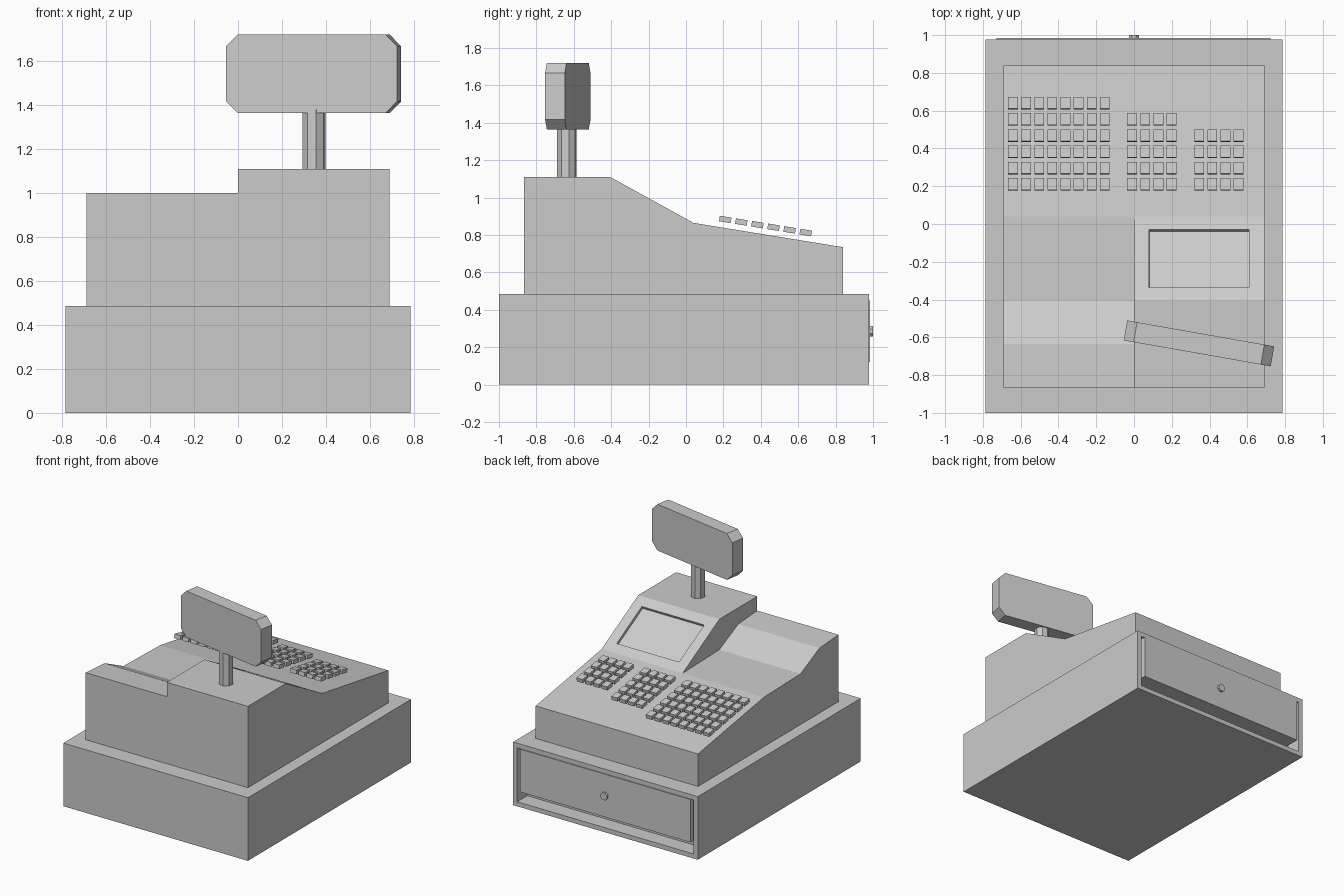
import bpy, bmesh, math
from mathutils import Matrix, Vector

cube = bpy.data.objects.get("Cube")
if cube:
    bpy.data.objects.remove(cube, do_unlink=True)

grey = bpy.data.materials.new("light_grey")
grey.use_nodes = True
grey.diffuse_color = (0.6, 0.6, 0.6, 1)
grey.node_tree.nodes["Principled BSDF"].inputs["Base Color"].default_value = (0.6, 0.6, 0.6, 1)


def finish(name, bm):
    bmesh.ops.recalc_face_normals(bm, faces=bm.faces)
    mesh = bpy.data.meshes.new(name)
    bm.to_mesh(mesh)
    bm.free()
    mesh.materials.append(grey)
    obj = bpy.data.objects.new(name, mesh)
    bpy.context.collection.objects.link(obj)
    return obj


def add_box(bm, lo, hi):
    lo, hi = Vector(lo), Vector(hi)
    m = Matrix.Translation((lo + hi) / 2) @ Matrix.Diagonal((*(hi - lo), 1))
    bmesh.ops.create_cube(bm, size=1, matrix=m)


def add_prism(bm, points, offset, far_cap=True):
    """Sweep a flat outline along an offset."""
    near = [bm.verts.new(p) for p in points]
    far = [bm.verts.new(Vector(p) + Vector(offset)) for p in points]
    bm.faces.new(near)
    if far_cap:
        bm.faces.new(far)
    for i in range(len(near)):
        j = (i + 1) % len(near)
        bm.faces.new((near[i], near[j], far[j], far[i]))


def recess(bm, direction, margin, depth):
    """Sink a panel into the face that best matches a direction."""
    bmesh.ops.recalc_face_normals(bm, faces=bm.faces)
    face = max(bm.faces, key=lambda f: f.normal.dot(direction))
    bmesh.ops.inset_individual(bm, faces=[face], thickness=margin, use_even_offset=True)
    bmesh.ops.inset_individual(bm, faces=[face], thickness=0.001, depth=-depth, use_even_offset=True)


# Drawer housing with an opening at the back
bm = bmesh.new()
add_box(bm, (-0.785, -1, 0), (0.785, 0.978, 0.485))
recess(bm, Vector((0, 1, 0)), 0.035, 0.12)
finish("drawer_housing", bm)

# Drawer and its knob
bm = bmesh.new()
add_box(bm, (-0.727, 0.86, 0.12), (0.723, 0.984, 0.449))
finish("drawer", bm)
bm = bmesh.new()
turn = Matrix.Translation((0, 0.991, 0.285)) @ Matrix.Rotation(math.pi / 2, 4, 'X')
bmesh.ops.create_cone(bm, cap_ends=True, segments=8, radius1=0.03, radius2=0.03,
                      depth=0.018, matrix=turn @ Matrix.Rotation(math.pi / 8, 4, 'Z'))
finish("drawer_knob", bm)

# Upper body: tall half with screen recess, low half with a step
floor = [(0.84, 0.735), (0.84, 0.485), (-0.865, 0.485)]
tall = [(-0.865, 1.11), (-0.405, 1.11), (0.04, 0.865)] + floor
low = [(-0.865, 1.0), (-0.635, 0.985), (-0.405, 0.875), (0.04, 0.865)] + floor
bm = bmesh.new()
add_prism(bm, [(0.69, y, z) for y, z in tall], (-0.69, 0, 0))
recess(bm, Vector((0, 0.245, 0.445)).normalized(), 0.08, 0.02)
finish("tall_body_half", bm)
bm = bmesh.new()
add_prism(bm, [(-0.69, y, z) for y, z in low], (0.69, 0, 0), far_cap=False)
finish("low_body_half", bm)

# Keypads: first column, columns, rows
slope = math.atan2(0.735 - 0.865, 0.8)
for name, start, columns, rows in (("main_keys", -0.641, 8, 6),
                                   ("middle_keys", -0.01, 4, 5),
                                   ("side_keys", 0.345, 4, 4)):
    bm = bmesh.new()
    for c in range(columns):
        for r in range(rows):
            y = 0.21 + r * 0.086
            z = 0.865 + (y - 0.04) * math.tan(slope) + 0.046
            m = (Matrix.Translation((start + c * 0.0695, y, z))
                 @ Matrix.Rotation(slope, 4, 'X') @ Matrix.Diagonal((0.052, 0.063, 0.03, 1)))
            bmesh.ops.create_cube(bm, size=1, matrix=m)
    finish(name, bm)

# Display post
bm = bmesh.new()
bmesh.ops.create_cone(bm, cap_ends=True, segments=8, radius1=0.053, radius2=0.053, depth=0.28,
                      matrix=Matrix.Translation((0.345, -0.637, 1.24)) @ Matrix.Rotation(0.2, 4, 'Z'))
finish("display_post", bm)

# Customer display with clipped corners, turned slightly
w, h, c = 0.395, 0.178, 0.053
outline = [(w, h - c), (w - c, h), (c - w, h), (-w, h - c),
           (-w, c - h), (c - w, -h), (w - c, -h), (w, c - h)]
bm = bmesh.new()
add_prism(bm, [(x, -0.0535, z) for x, z in outline], (0, 0.107, 0))
display = finish("customer_display", bm)
display.location = (0.344, -0.632, 1.542)
display.rotation_euler.z = math.radians(-10)
